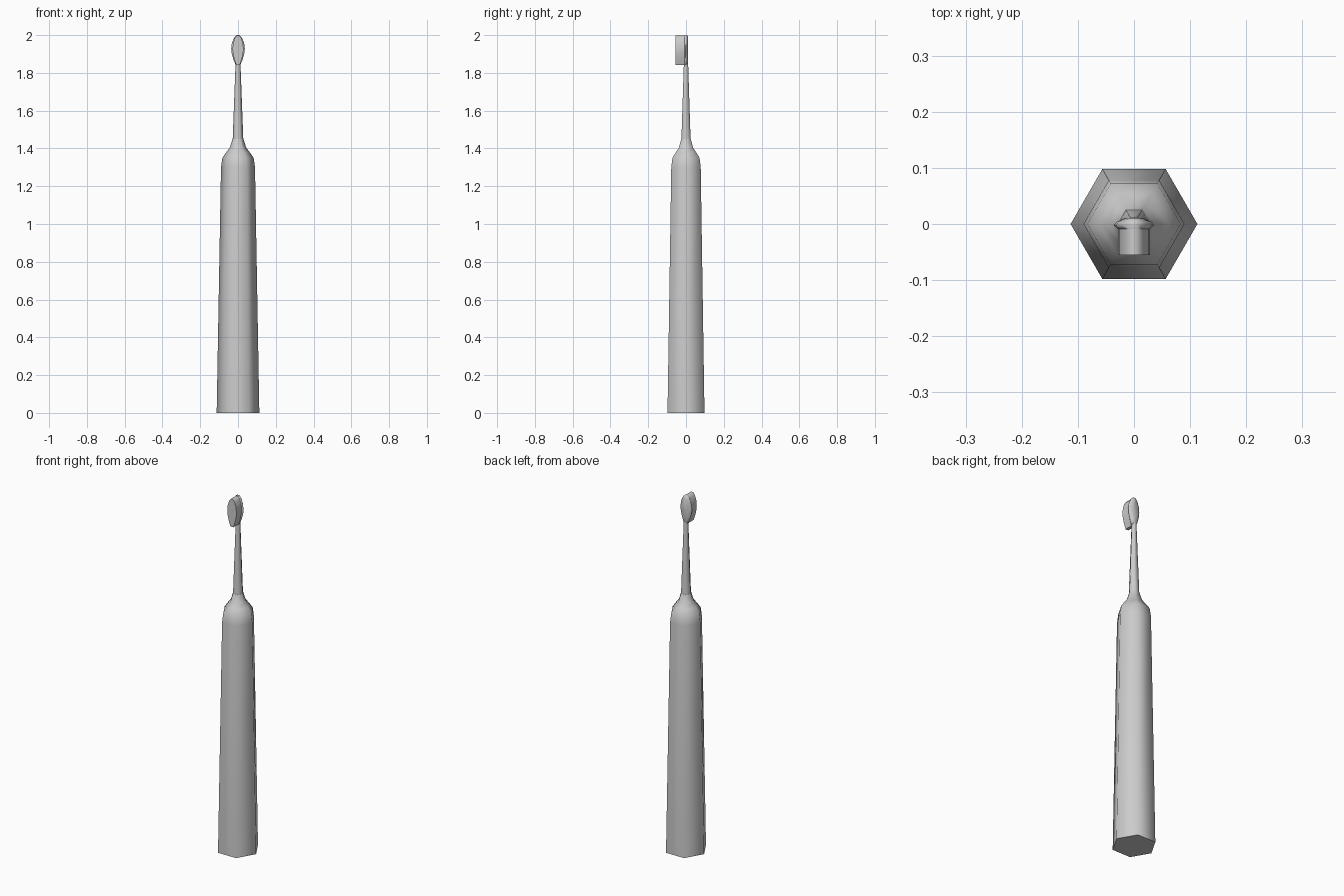
import bpy, bmesh, math

cube = bpy.data.objects.get("Cube")
if cube:
    bpy.data.objects.remove(cube, do_unlink=True)

grey = bpy.data.materials.new("plain grey")
grey.use_nodes = True
colour = (0.6, 0.6, 0.6, 1)
grey.diffuse_color = colour
grey.node_tree.nodes["Principled BSDF"].inputs["Base Color"].default_value = colour


def loft(name, rings):
    """Skin a list of equal-length point rings and cap both ends."""
    bm = bmesh.new()
    loops = [[bm.verts.new(p) for p in ring] for ring in rings]
    count = len(loops[0])
    for low, high in zip(loops, loops[1:]):
        for i in range(count):
            j = (i + 1) % count
            bm.faces.new((low[i], low[j], high[j], high[i]))
    bm.faces.new(loops[0])
    bm.faces.new(loops[-1])
    bmesh.ops.recalc_face_normals(bm, faces=bm.faces)
    mesh = bpy.data.meshes.new(name)
    bm.to_mesh(mesh)
    bm.free()
    obj = bpy.data.objects.new(name, mesh)
    bpy.context.collection.objects.link(obj)
    mesh.materials.append(grey)
    bpy.ops.object.select_all(action="DESELECT")
    obj.select_set(True)
    bpy.context.view_layer.objects.active = obj
    bpy.ops.object.shade_smooth_by_angle(angle=math.radians(70))
    return obj


def hexagon(z, radius):
    angles = [math.radians(60 * i) for i in range(6)]
    return [(radius * math.cos(a), radius * math.sin(a), z) for a in angles]


# Tapered six-sided handle with a rounded shoulder
handle_profile = [(0, 0.113), (1.3, 0.09), (1.35, 0.083), (1.38, 0.062),
                  (1.405, 0.043), (1.45, 0.029)]
loft("handle", [hexagon(z, r) for z, r in handle_profile])

# Slim neck
loft("neck", [hexagon(z, r) for z, r in [(1.45, 0.028), (1.85, 0.013)]])

# Half outline of the almond-shaped head, mirrored across x
half = [(0.011, 1.84), (0.024, 1.87), (0.034, 1.905), (0.036, 1.93),
        (0.032, 1.96), (0.021, 1.986), (0.008, 2.0)]
outline = half + [(-x, z) for x, z in reversed(half)]


def almond(y, width, height=1):
    middle = 1.92
    return [(x * width, y, middle + (z - middle) * height) for x, z in outline]


# Brush head plate with bevelled front and domed back
loft("head_plate", [almond(-0.009, 0.8), almond(-0.002, 1),
                    almond(0.004, 0.85), almond(0.011, 0.42, 0.9)])

# Bristle block facing the front
loft("bristles", [almond(-0.055, 0.8, 0.98), almond(-0.008, 0.8, 0.98)])
